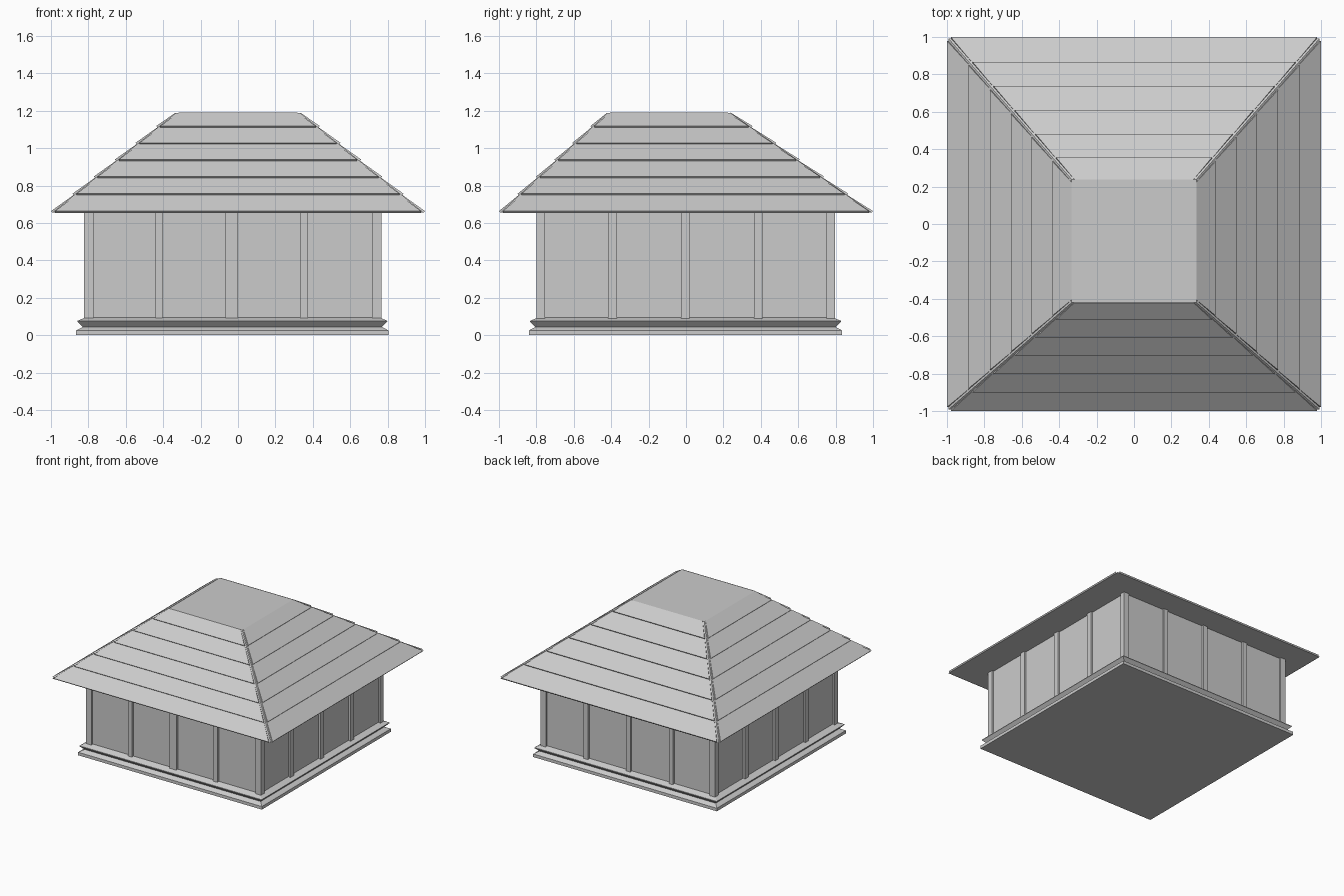
import bpy
import bmesh
from mathutils import Vector

cube = bpy.data.objects.get("Cube")
if cube:
    bpy.data.objects.remove(cube, do_unlink=True)

grey = bpy.data.materials.new("stone_grey")
grey.use_nodes = True
GREY = (0.6, 0.6, 0.6, 1)
grey.diffuse_color = GREY
grey.node_tree.nodes["Principled BSDF"].inputs["Base Color"].default_value = GREY


def finish(name, bm):
    bmesh.ops.recalc_face_normals(bm, faces=bm.faces[:])
    mesh = bpy.data.meshes.new(name)
    bm.to_mesh(mesh)
    bm.free()
    mesh.materials.append(grey)
    obj = bpy.data.objects.new(name, mesh)
    bpy.context.collection.objects.link(obj)
    return obj


def rect(x0, x1, y0, y1, z):
    return [Vector(p) for p in ((x0, y0, z), (x1, y0, z), (x1, y1, z), (x0, y1, z))]


def loft(name, rings):
    """Closed solid through a stack of four-cornered rings."""
    bm = bmesh.new()
    loops = [[bm.verts.new(p) for p in ring] for ring in rings]
    for low, high in zip(loops, loops[1:]):
        for i in range(4):
            j = (i + 1) % 4
            bm.faces.new((low[i], low[j], high[j], high[i]))
    bm.faces.new(loops[0][::-1])
    bm.faces.new(loops[-1])
    return finish(name, bm)


def box(name, x0, x1, y0, y1, z0, z1):
    return loft(name, [rect(x0, x1, y0, y1, z0), rect(x0, x1, y0, y1, z1)])


# Moulded plinth: footing, undercut groove and flared ledge
profile = [(0, 0), (0, 0.025), (0.012, 0.032), (0.035, 0.044),
           (0.007, 0.072), (0.007, 0.077), (0.05, 0.095)]
loft("plinth", [rect(-0.865 + d, 0.805 - d, -0.84 + d, 0.835 - d, z) for d, z in profile])

# Wall block, with the posts standing proud of it
X0, X1, Y0, Y1 = -0.823, 0.766, -0.798, 0.797
PROUD, Z0, Z1 = 0.016, 0.085, 0.66
box("walls", X0 + PROUD, X1 - PROUD, Y0 + PROUD, Y1 - PROUD, Z0, Z1)

# Corner posts
for side, xa, xb in (("right", X0, X0 + 0.05), ("left", X1 - 0.05, X1)):
    for end, ya, yb in (("front", Y0, Y0 + 0.045), ("back", Y1 - 0.045, Y1)):
        box(f"corner_post_{end}_{side}", xa, xb, ya, yb, Z0, Z1)

# Intermediate posts on each wall
for n, (a, b) in enumerate(((-0.44, -0.403), (-0.066, 0.0), (0.332, 0.373))):
    box(f"front_post_{n}", a, b, Y0, Y0 + 0.05, Z0, Z1)
    c = (a + b) / 2
    box(f"back_post_{n}", c - 0.02, c + 0.02, Y1 - 0.05, Y1, Z0, Z1)
for n, c in enumerate((-0.393, -0.003, 0.387)):
    box(f"right_post_{n}", X0, X0 + 0.05, c - 0.023, c + 0.023, Z0, Z1)
    box(f"left_post_{n}", X1 - 0.05, X1, c - 0.023, c + 0.023, Z0, Z1)

# Roof core: hipped, with a flat top
E = 0.993
eave = rect(-E, E, -E, E, 0.655)
crown = rect(-0.333, 0.333, -0.42, 0.238, 1.188)
loft("roof_core", [eave, crown])

# Overlapping roof courses: wedge boards that stop just short of the hips
COURSES, THICK, THIN, GAP = 6, 0.011, 0.002, 0.014
HEIGHTS = [0, 0.175, 0.347, 0.518, 0.685, 0.853, 1]
for s, side in enumerate(("front", "left", "back", "right")):
    k = (s + 1) % 4
    along = (eave[k] - eave[s]).normalized()
    out = along.cross(crown[s] - eave[s]).normalized()
    for c in range(COURSES):
        rings = []
        for lift in (-0.001, None):
            ring = []
            for corner, sign, t, rise in ((s, 1, HEIGHTS[c], THICK), (k, -1, HEIGHTS[c], THICK),
                                          (k, -1, HEIGHTS[c + 1], THIN), (s, 1, HEIGHTS[c + 1], THIN)):
                p = eave[corner].lerp(crown[corner], t) + along * sign * GAP
                ring.append(p + out * (rise if lift is None else lift))
            rings.append(ring)
        loft(f"roof_course_{side}_{c}", rings)
